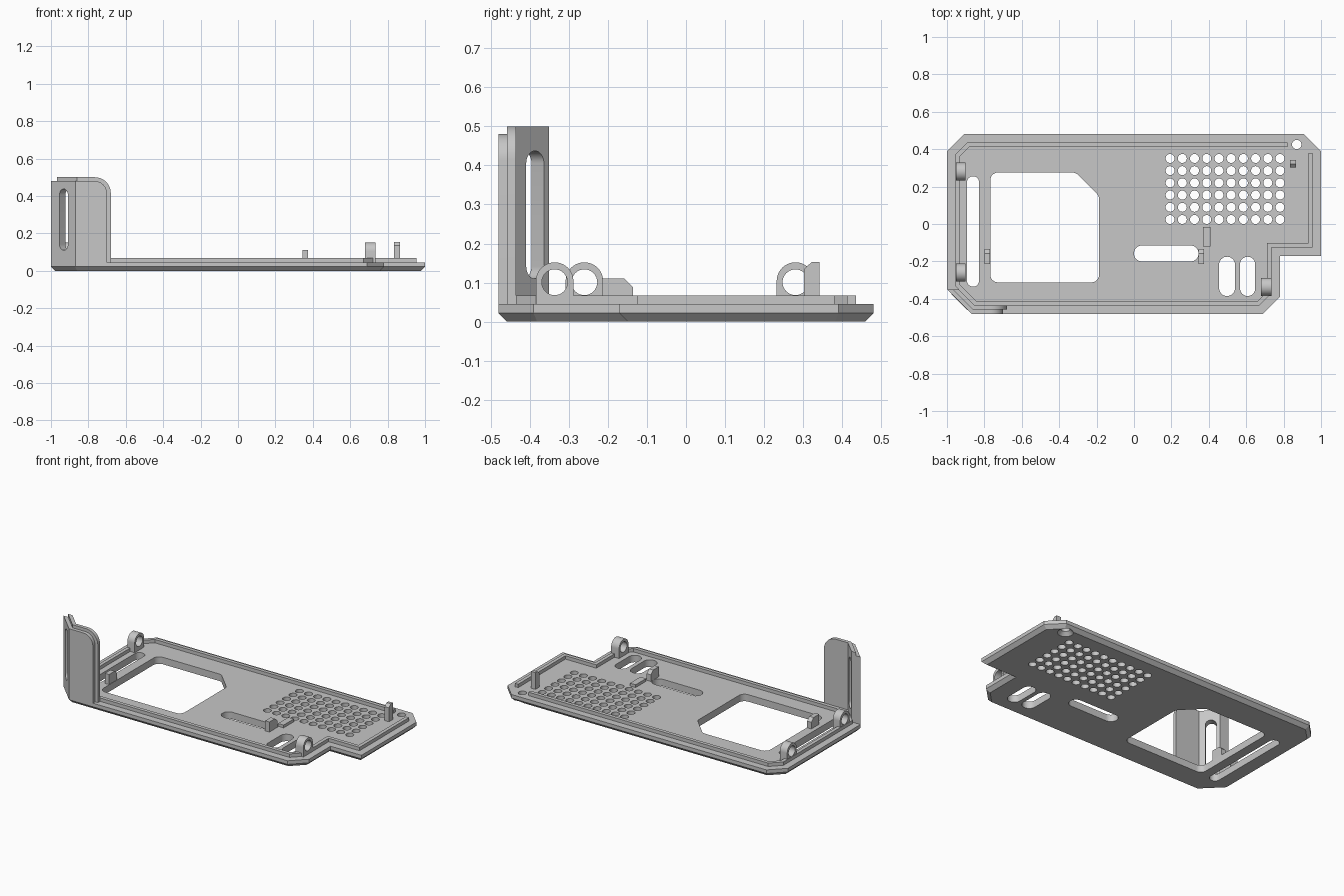
import bpy, bmesh, math
from mathutils import Vector, Matrix

cube = bpy.data.objects.get("Cube")
if cube:
    bpy.data.objects.remove(cube, do_unlink=True)

grey = bpy.data.materials.new("plain grey")
grey.use_nodes = True
grey.diffuse_color = (0.57, 0.57, 0.57, 1)
grey.node_tree.nodes["Principled BSDF"].inputs["Base Color"].default_value = grey.diffuse_color


# ---- outline helpers (all outlines run anticlockwise) ----
def offset(poly, d):
    """Move every edge of an outline inward by d."""
    pts = [Vector(p) for p in poly]
    result = []
    for i, p in enumerate(pts):
        u = (p - pts[i - 1]).normalized()
        v = (pts[(i + 1) % len(pts)] - p).normalized()
        n1, n2 = Vector((-u.y, u.x)), Vector((-v.y, v.x))
        result.append(p + (n1 + n2) * d / (1 + n1.dot(n2)))
    return result


def rounded(poly, r, steps=8):
    """Round the corners of a convex outline."""
    pts = [Vector(p) for p in poly]
    result = []
    for i, p in enumerate(pts):
        a = (pts[i - 1] - p).normalized()
        b = (pts[(i + 1) % len(pts)] - p).normalized()
        half = a.angle(b) / 2
        centre = p + (a + b).normalized() * (r / math.sin(half))
        s = p + a * (r / math.tan(half)) - centre
        start, sweep = math.atan2(s.y, s.x), math.pi - 2 * half
        for k in range(steps + 1):
            t = start + sweep * k / steps
            result.append(centre + Vector((math.cos(t), math.sin(t))) * r)
    return result


def rect(x0, x1, y0, y1):
    return [(x0, y0), (x1, y0), (x1, y1), (x0, y1)]


def slot(x0, x1, y0, y1):
    return rounded(rect(x0, x1, y0, y1), min(x1 - x0, y1 - y0) * 0.495)


def arc(cx, cy, r, sweep=2 * math.pi, n=32):
    return [(cx + r * math.cos(sweep * k / n), cy + r * math.sin(sweep * k / n)) for k in range(n)]


# ---- solid helpers ----
PLACE = {"z": lambda a, b, h: (a, b, h),
         "y": lambda a, b, h: (a, h, b),
         "x": lambda a, b, h: (h, a, b)}


def loft(bm, layers, axis="z"):
    """Join matching outlines, each given with its height along the axis."""
    rings = [[bm.verts.new(PLACE[axis](p[0], p[1], h)) for p in poly] for poly, h in layers]
    for low, high in zip(rings, rings[1:]):
        for i in range(len(low)):
            bm.faces.new((low[i - 1], low[i], high[i], high[i - 1]))
    bm.faces.new(rings[0][::-1])
    bm.faces.new(rings[-1])


def finish(name, bm):
    bmesh.ops.recalc_face_normals(bm, faces=bm.faces)
    mesh = bpy.data.meshes.new(name)
    bm.to_mesh(mesh)
    bm.free()
    mesh.materials.append(grey)
    obj = bpy.data.objects.new(name, mesh)
    bpy.context.collection.objects.link(obj)
    return obj


def solid(name, layers, axis="z"):
    bm = bmesh.new()
    loft(bm, layers, axis)
    return finish(name, bm)


def prism(name, poly, low, high, axis="z"):
    return solid(name, [(poly, low), (poly, high)], axis)


def activate(obj):
    bpy.ops.object.select_all(action="DESELECT")
    obj.select_set(True)
    bpy.context.view_layer.objects.active = obj


def cut(obj, cutter):
    cutter.hide_render = True
    mod = obj.modifiers.new("cut", "BOOLEAN")
    mod.operation, mod.solver, mod.object = "DIFFERENCE", "EXACT", cutter
    activate(obj)
    bpy.ops.object.modifier_apply(modifier=mod.name)
    bpy.data.objects.remove(cutter, do_unlink=True)


parts = []

# ---- base plate with chamfered underside ----
TOP = 0.045
outline = [(0.91, 0.48), (-0.91, 0.48), (-1, 0.39), (-1, -0.35), (-0.87, -0.48),
           (0.69, -0.48), (0.78, -0.39), (0.78, -0.17), (1, -0.17), (1, 0.39)]
plate = solid("base_plate", [(offset(outline, 0.022), 0), (outline, 0.022), (outline, TOP)])

# window, slots and vent grid
openings = [rounded([(-0.768, -0.312), (-0.187, -0.312), (-0.187, 0.15),
                     (-0.312, 0.275), (-0.768, 0.275)], 0.04),
            slot(-0.893, -0.828, -0.335, 0.255),
            slot(0, 0.345, -0.2, -0.115),
            slot(0.455, 0.54, -0.385, -0.175),
            slot(0.567, 0.648, -0.385, -0.175)]
openings += [arc(0.193 + 0.0653 * i, 0.024 + 0.0653 * j, 0.024, n=24)
             for i in range(10) for j in range(6)]
bm = bmesh.new()
for poly in openings:
    loft(bm, [(poly, -0.1), (poly, 0.1)])
# countersunk screw hole
loft(bm, [(arc(0.87, 0.425, r), z) for r, z in
          ((0.046, -0.1), (0.046, 0), (0.025, 0.022), (0.025, 0.1))])
cut(plate, finish("plate_cutter", bm))
parts.append(plate)

# ---- raised lip, open at the screw corner ----
outer, inner = offset(outline, 0.045), offset(outline, 0.068)
for edge in (outer, inner):
    edge[0].x = 0.82
    edge[-1].y = 0.38
parts.append(prism("lip", outer + inner[::-1], TOP - 0.005, 0.067))

# ---- hinge eyes ----
for name, x0, x1, y in (("hinge_eye_back", -0.952, -0.9, 0.28),
                        ("hinge_eye_middle", -0.952, -0.9, -0.26),
                        ("hinge_eye_front", 0.68, 0.736, -0.336)):
    profile = arc(y, 0.104, 0.048, math.pi, 20) + [(y - 0.048, 0.104), (y - 0.048, 0.04), (y + 0.048, 0.04)]
    eye = prism(name, profile, x0, x1, "x")
    cut(eye, prism("eye_cutter", arc(y, 0.101, 0.033), x0 - 0.1, x1 + 0.1, "x"))
    parts.append(eye)

# ---- clips, stop and corner post ----
clip = [(-0.215, 0.03), (-0.135, 0.03), (-0.135, 0.088), (-0.158, 0.11), (-0.215, 0.11)]
for name, x in (("window_clip", -0.8), ("slot_clip", 0.345)):
    parts.append(prism(name, clip, x, x + 0.03, "x"))
parts.append(prism("stop_block", rect(0.37, 0.41, -0.12, -0.015), 0.04, 0.063))
post = [(0.302, 0.04), (0.342, 0.04), (0.342, 0.153), (0.322, 0.153), (0.302, 0.135)]
parts.append(prism("corner_post", post, 0.835, 0.866, "x"))


# ---- upright bracket: two stepped layers wrapped around the front corner ----
def bracket_layer(name, near, far, right, top, radius):
    def side(d):
        k = d * math.sqrt(2)                   # shift of the slanted wall along x
        bend = d * math.tan(math.pi / 8)
        return [(-1 + k, -0.35), (-0.87 + bend, -0.48 + d), (right, -0.48 + d)]
    plan = side(near) + side(far)[::-1]
    bm = bmesh.new()
    loft(bm, [(plan, 0.03), (plan, top)])
    corner = [e for e in bm.edges
              if all(abs(v.co.x - right) < 1e-4 and abs(v.co.z - top) < 1e-4 for v in e.verts)]
    bmesh.ops.recalc_face_normals(bm, faces=bm.faces)
    bmesh.ops.bevel(bm, geom=corner, offset=radius, segments=10, profile=0.5, affect="EDGES")
    layer = finish(name, bm)
    cutter = prism("slot_cutter", slot(-0.032, 0.032, 0.11, 0.437), -0.1, 0.1, "y")
    cutter.matrix_world = Matrix.Translation((-0.932, -0.418, 0)) @ Matrix.Rotation(-math.pi / 4, 4, "Z")
    bpy.context.view_layer.update()
    cut(layer, cutter)
    parts.append(layer)


bracket_layer("bracket_outer_layer", 0, 0.0225, -0.7, 0.48, 0.068)
bracket_layer("bracket_inner_layer", 0.0225, 0.045, -0.68, 0.5, 0.085)

# ---- smooth the round surfaces, keep edges sharp ----
for obj in parts:
    activate(obj)
    bpy.ops.object.shade_smooth_by_angle(angle=math.radians(30))
